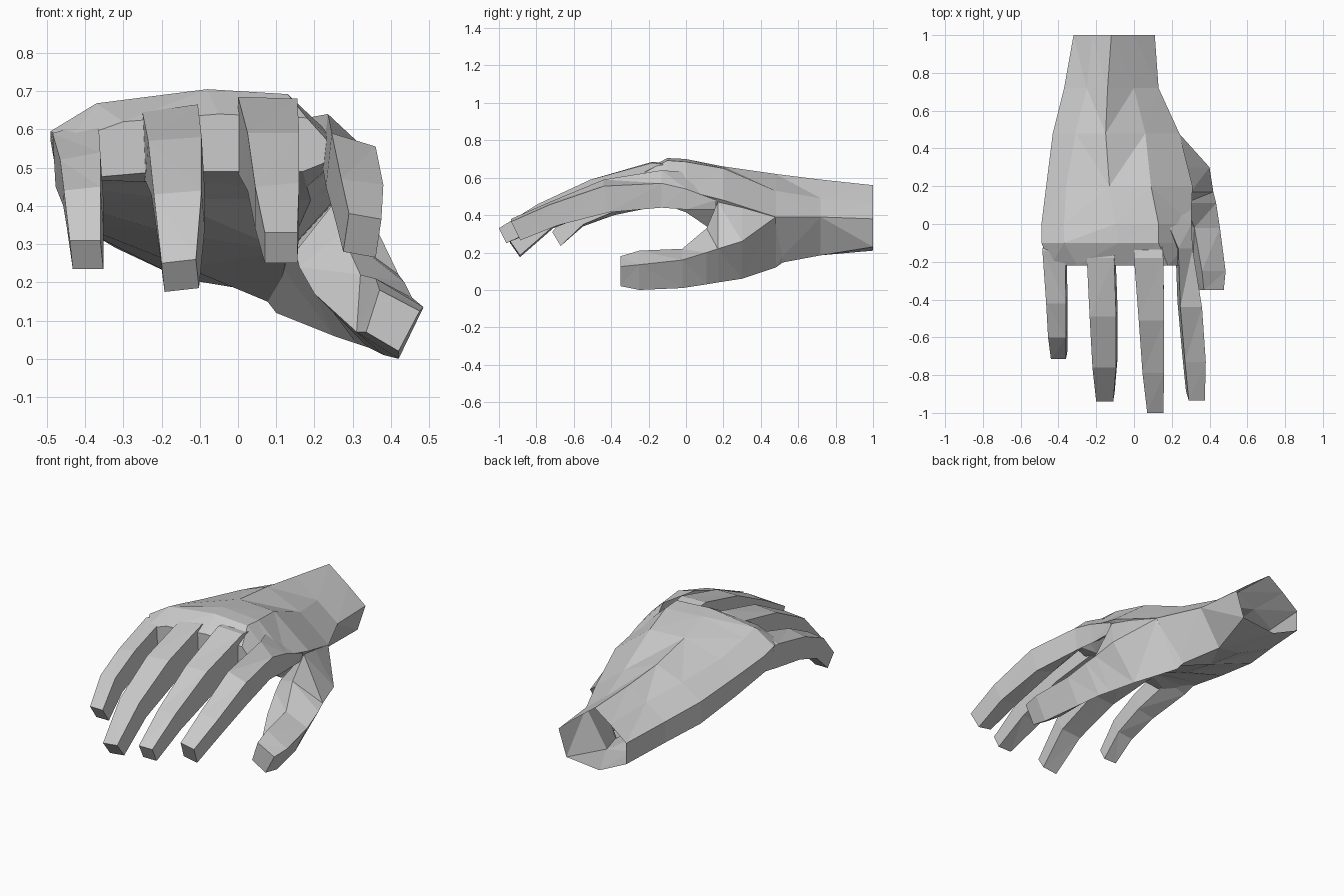
import bpy
import bmesh

default_cube = bpy.data.objects.get("Cube")
if default_cube:
    bpy.data.objects.remove(default_cube, do_unlink=True)

# One plain grey for the whole hand
grey = bpy.data.materials.new("plain_grey")
grey.use_nodes = True
grey_value = (0.6, 0.6, 0.6, 1)
grey.diffuse_color = grey_value
for node in grey.node_tree.nodes:
    if node.type == "BSDF_PRINCIPLED":
        node.inputs["Base Color"].default_value = grey_value


def loft(name, rings):
    """Skin a list of equally sized point rings into a closed flat tube."""
    bm = bmesh.new()
    loops = [[bm.verts.new(point) for point in ring] for ring in rings]
    count = len(loops[0])
    for first, second in zip(loops, loops[1:]):
        for i in range(count):
            j = (i + 1) % count
            bm.faces.new((first[i], first[j], second[j], second[i]))
    bm.faces.new(loops[0])
    bm.faces.new(list(reversed(loops[-1])))
    bmesh.ops.triangulate(bm, faces=[f for f in bm.faces if len(f.verts) == 4])
    bmesh.ops.recalc_face_normals(bm, faces=bm.faces[:])
    mesh = bpy.data.meshes.new(name)
    bm.to_mesh(mesh)
    bm.free()
    mesh.materials.append(grey)
    obj = bpy.data.objects.new(name, mesh)
    bpy.context.scene.collection.objects.link(obj)
    return obj


def sections(table):
    """Turn (y, [(x, z), ...]) cross-sections into rings of 3D points."""
    return [[(x, y, z) for x, z in outline] for y, outline in table]


def finger(name, joints, underside_shift=0):
    """Joints are (y, left x, right x, left z, right z, thickness, lean)."""
    rings = []
    for y, left, right, z_left, z_right, thick, lean in joints:
        back = y + lean * thick
        rings.append([
            (left, y, z_left),
            (right, y, z_right),
            (right + underside_shift, back, z_right - thick),
            (left + underside_shift, back, z_left - thick),
        ])
    return loft(name, rings)


# Wrist and palm: thumb edge, back of hand, little finger edge, underside
palm = [
    (1.0, [(.11, .38), (0, .47), (-.12, .56), (-.22, .49),
           (-.32, .41), (-.32, .29), (-.15, .21), (.06, .23)]),
    (.72, [(.13, .39), (0, .49), (-.14, .59), (-.25, .52),
           (-.37, .44), (-.37, .32), (-.15, .21), (0, .185)]),
    (.48, [(.24, .39), (.06, .53), (-.15, .62), (-.31, .56),
           (-.43, .48), (-.43, .355), (-.14, .24), (.1, .14)]),
    (.2, [(.31, .48), (.09, .65), (-.13, .66), (-.36, .6),
          (-.465, .53), (-.455, .41), (-.2, .335), (.13, .28)]),
    (0, [(.3, .53), (.13, .685), (-.1, .7), (-.37, .645),
         (-.49, .57), (-.47, .455), (-.2, .42), (.19, .415)]),
    (-.1, [(.29, .54), (.13, .692), (-.08, .705), (-.37, .668),
           (-.49, .595), (-.47, .47), (-.2, .46), (.18, .45)]),
    (-.22, [(.27, .53), (.18, .63), (-.05, .64), (-.3, .62),
            (-.44, .57), (-.43, .47), (-.2, .49), (.17, .49)]),
]
hand = loft("wrist_and_palm", sections(palm))

# Thumb: a slanted four-sided tube whose web rises to the index knuckle
thumb = [
    (.62, [(.1, .37), (.13, .37), (.04, .22), (-.03, .26)]),
    (.48, [(.2, .41), (.238, .39), (.1, .12), (0, .25)]),
    (.3, [(.28, .44), (.4, .26), (.25, .06), (.1, .26)]),
    (.17, [(.3, .47), (.42, .22), (.31, .04), (.15, .28)]),
    (.11, [(.27, .33), (.435, .2), (.34, .03), (.16, .24)]),
    (-.02, [(.32, .22), (.455, .16), (.38, .01), (.2, .17)]),
    (-.25, [(.36, .21), (.485, .135), (.42, 0), (.31, .07)]),
    (-.35, [(.37, .18), (.475, .125), (.42, .02), (.335, .07)]),
]

# Thumb and four fingers, each finger with two bends and a blunt tip
digits = [
    loft("thumb", sections(thumb)),
    finger("index_finger", [
        (.16, .15, .302, .58, .48, .05, 0),
        (0, .18, .305, .63, .54, .11, 0),
        (-.13, .235, .31, .64, .57, .13, 0),
        (-.44, .245, .36, .59, .555, .14, .2),
        (-.73, .27, .38, .47, .455, .11, .4),
        (-.935, .29, .375, .38, .365, .1, .5),
    ], underside_shift=-.015),
    finger("middle_finger", [
        (-.04, 0, .145, .67, .66, .19, 0),
        (-.18, 0, .155, .685, .68, .2, 0),
        (-.51, .025, .16, .59, .59, .15, .3),
        (-.79, .045, .16, .45, .46, .11, .4),
        (-1.0, .07, .155, .33, .33, .08, .5),
    ]),
    finger("ring_finger", [
        (-.04, -.26, -.1, .65, .67, .19, 0),
        (-.18, -.25, -.105, .645, .665, .18, 0),
        (-.49, -.235, -.095, .57, .58, .14, .3),
        (-.76, -.22, -.095, .43, .44, .1, .5),
        (-.94, -.2, -.11, .25, .26, .075, .7),
    ], underside_shift=.008),
    finger("little_finger", [
        (-.04, -.47, -.36, .56, .61, .1, 0),
        (-.14, -.485, -.365, .59, .625, .14, 0),
        (-.42, -.465, -.36, .52, .54, .12, .3),
        (-.6, -.455, -.36, .44, .45, .1, .5),
        (-.715, -.44, -.36, .31, .31, .075, .6),
    ], underside_shift=.008),
]

# Fuse the digits with the palm into one skin
for digit in digits:
    union = hand.modifiers.new("join_" + digit.name, "BOOLEAN")
    union.operation = "UNION"
    union.solver = "EXACT"
    union.object = digit
fused = hand.evaluated_get(bpy.context.evaluated_depsgraph_get())
skin = bpy.data.meshes.new_from_object(fused)
hand.modifiers.clear()
hand.data = skin
hand.name = "hand"
for digit in digits:
    bpy.data.objects.remove(digit, do_unlink=True)

# Leave the cut end of the wrist open
bm = bmesh.new()
bm.from_mesh(skin)
wrist_end = [f for f in bm.faces if f.calc_center_median().y > .999]
bmesh.ops.delete(bm, geom=wrist_end, context="FACES")
bm.to_mesh(skin)
bm.free()
